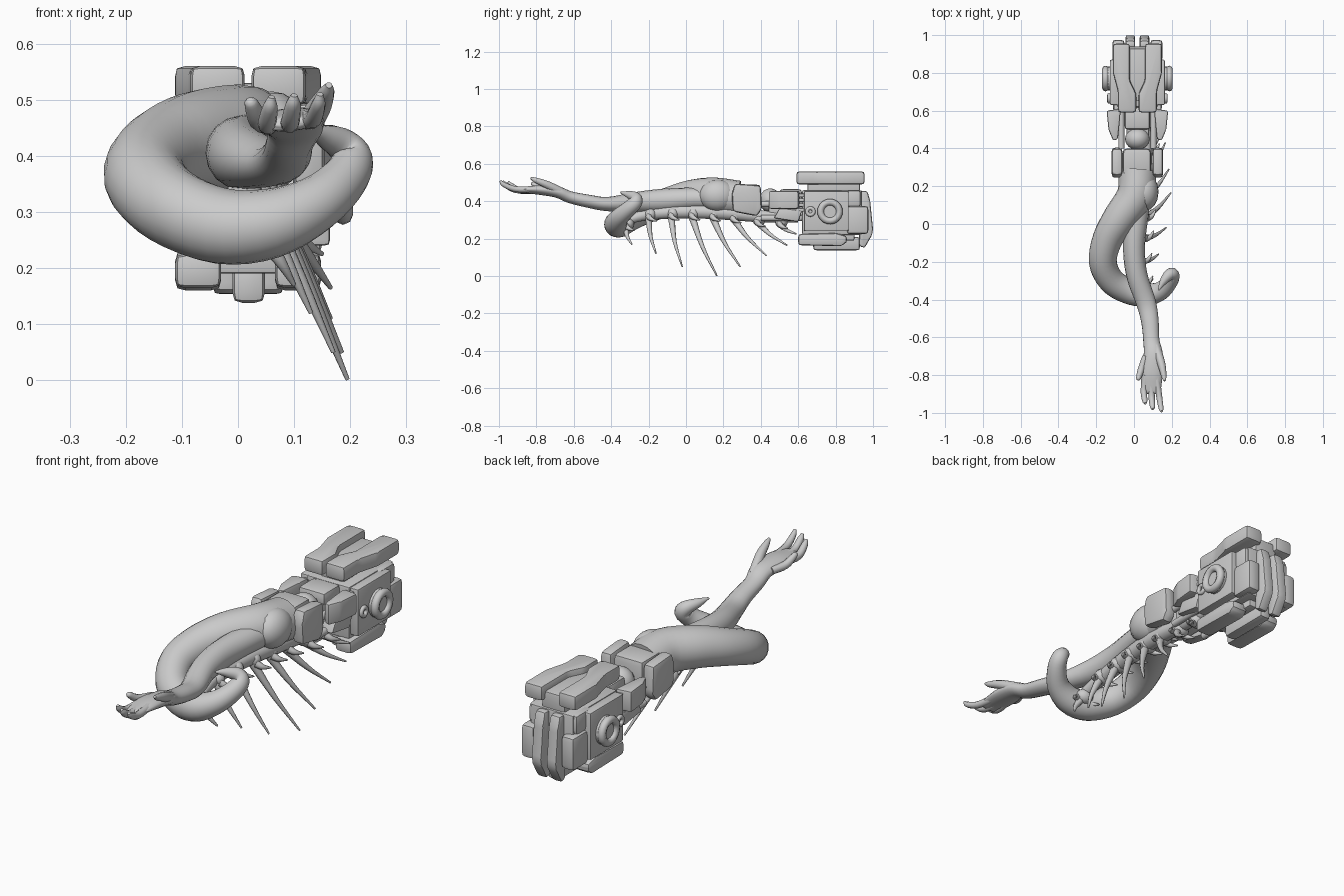
import bpy, bmesh, math
from mathutils import Vector, Matrix

if "Cube" in bpy.data.objects:
    bpy.data.objects.remove(bpy.data.objects["Cube"])

CX = 0.018  # symmetry plane of the machine half


def finish(name, bm, angle=35):
    bmesh.ops.recalc_face_normals(bm, faces=bm.faces)
    me = bpy.data.meshes.new(name)
    bm.to_mesh(me)
    bm.free()
    ob = bpy.data.objects.new(name, me)
    bpy.context.collection.objects.link(ob)
    bpy.ops.object.select_all(action='DESELECT')
    ob.select_set(True)
    bpy.context.view_layer.objects.active = ob
    bpy.ops.object.shade_smooth_by_angle(angle=math.radians(angle))
    return ob


def prism(name, pts, axis, lo, hi, bevel=0.012, flip=False):
    """Extrude a 2D outline along an axis, bevel it, optionally mirror it."""
    def place(p, d):
        x, y, z = {'x': (d, p[0], p[1]), 'y': (p[0], d, p[1]), 'z': (p[0], p[1], d)}[axis]
        return (2 * CX - x if flip else x, y, z)
    bm = bmesh.new()
    a = [bm.verts.new(place(p, lo)) for p in pts]
    b = [bm.verts.new(place(p, hi)) for p in pts]
    bm.faces.new(a)
    bm.faces.new(b[::-1])
    for i in range(len(pts)):
        j = (i + 1) % len(pts)
        bm.faces.new((a[i], b[i], b[j], a[j]))
    bmesh.ops.recalc_face_normals(bm, faces=bm.faces)
    bmesh.ops.bevel(bm, geom=bm.edges[:], offset=bevel, segments=2,
                    profile=0.6, affect='EDGES', clamp_overlap=True)
    return finish(name, bm)


def box(name, x, y, z, bevel=0.012, flip=False):
    pts = [(y[0], z[0]), (y[1], z[0]), (y[1], z[1]), (y[0], z[1])]
    return prism(name, pts, 'x', x[0], x[1], bevel, flip)


def pair(fn, name, *args, **kw):
    fn("left_" + name, *args, **kw)
    fn("right_" + name, *args, flip=True, **kw)


def tube(name, pts, sides=16, steps=4):
    """Smooth tube through (x, y, z, side radius[, height radius]) points."""
    P = [Vector((*p[:4], p[4] if len(p) > 4 else p[3])) for p in pts]
    P = [2 * P[0] - P[1]] + P + [2 * P[-1] - P[-2]]
    path = []
    for i in range(1, len(P) - 2):
        a, b, c, d = P[i - 1:i + 3]
        for s in range(steps):
            t = s / steps
            path.append(0.5 * (2 * b + (c - a) * t + (2 * a - 5 * b + 4 * c - d) * t * t
                               + (3 * b - a - 3 * c + d) * t ** 3))
    path.append(P[-2])
    bm = bmesh.new()
    rings, side = [], None
    for i, p in enumerate(path):
        t = (path[min(i + 1, len(path) - 1)] - path[max(i - 1, 0)])
        t = Vector(t[:3]).normalized()
        side = t.cross(Vector((0, 0, 1))) if side is None else side - t * side.dot(t)
        side.normalize()
        up = side.cross(t)
        c = Vector(p[:3])
        rings.append([bm.verts.new(c + side * max(p[3], .001) * math.cos(k * math.tau / sides)
                                   + up * max(p[4], .001) * math.sin(k * math.tau / sides))
                      for k in range(sides)])
    for r, q in zip(rings, rings[1:]):
        for k in range(sides):
            j = (k + 1) % sides
            bm.faces.new((r[k], r[j], q[j], q[k]))
    bm.faces.new(rings[0])
    bm.faces.new(rings[-1])
    return finish(name, bm, 60)


def disc(name, centre, r, depth, axis='X', flip=False):
    bm = bmesh.new()
    x, y, z = centre
    m = Matrix.Translation((2 * CX - x if flip else x, y, z)) @ \
        Matrix.Rotation(math.pi / 2, 4, 'Y' if axis == 'X' else 'X')
    bmesh.ops.create_cone(bm, cap_ends=True, segments=20, radius1=r, radius2=r,
                          depth=depth, matrix=m)
    return finish(name, bm)


def rim(name, centre, major, minor, flip=False):
    x, y, z = centre
    bpy.ops.mesh.primitive_torus_add(location=(2 * CX - x if flip else x, y, z),
                                     rotation=(0, math.pi / 2, 0), major_radius=major,
                                     minor_radius=minor, major_segments=24, minor_segments=8)
    bpy.context.object.name = name
    bpy.ops.object.shade_smooth()


def ball(name, centre, size):
    bm = bmesh.new()
    bmesh.ops.create_uvsphere(bm, u_segments=16, v_segments=10, radius=1,
                              matrix=Matrix.Translation(centre) @ Matrix.Diagonal((*size, 1)))
    return finish(name, bm, 60)


# Curling tentacle, its tip coiling back over itself
tube("tentacle", [(.02, .28, .415, .10, .095), (.005, .15, .43, .097), (-.075, .03, .425, .09),
                  (-.14, -.08, .40, .08), (-.165, -.2, .36, .074), (-.12, -.30, .31, .07),
                  (-.03, -.355, .275, .068), (.06, -.375, .28, .062), (.14, -.355, .315, .05),
                  (.19, -.305, .36, .042), (.203, -.27, .395, .037), (.185, -.27, .42, .03),
                  (.155, -.305, .435, .02), (.13, -.35, .447, .004)], 20)

# Shoulder and arm with flattened palm
ball("shoulder", (.06, .17, .43), (.07, .10, .085))
tube("arm", [(.04, .2, .41, .055), (.015, .05, .415, .062, .058), (0, -.12, .405, .058, .062),
             (.015, -.27, .395, .056, .054), (.065, -.42, .385, .052, .038),
             (.085, -.52, .40, .046, .035), (.092, -.62, .422, .043, .032),
             (.102, -.69, .45, .051, .031), (.095, -.78, .46, .058, .026),
             (.092, -.85, .46, .054, .018), (.095, -.89, .458, .046, .013),
             (.095, -.90, .458, .035, .005)])
fingers = {
    "little_finger": [(.06, -.70, .455, .016), (.038, -.77, .462, .018), (.024, -.815, .492, .013),
                      (.021, -.825, .50, .006)],
    "ring_finger": [(.062, -.80, .46, .018), (.052, -.88, .456, .017), (.057, -.935, .485, .014),
                    (.06, -.95, .505, .006)],
    "middle_finger": [(.09, -.81, .462, .018), (.093, -.91, .46, .017), (.098, -.965, .49, .014),
                      (.10, -.98, .508, .006)],
    "index_finger": [(.118, -.80, .465, .018), (.133, -.91, .465, .016), (.143, -.975, .49, .013),
                     (.146, -.993, .51, .006)],
    "thumb": [(.115, -.65, .44, .025), (.145, -.74, .487, .021), (.158, -.805, .513, .014),
              (.162, -.83, .526, .006)]}
for n, pts in fingers.items():
    tube(n, pts, 10)

# Spinal column below the tentacle, with vertebrae and long curved ribs
tube("spinal_column", [(.06, .60, .31, .026), (.06, .4, .32, .034), (.05, .2, .34, .04),
                       (.03, 0, .345, .038), (.015, -.2, .33, .032), (.03, -.34, .29, .02)], 10)
ribs = [((.035, -.32, .27), (.10, -.29, .17)), ((.03, -.20, .32), (.13, -.16, .12)),
        ((.04, -.08, .325), (.17, -.02, .05)), ((.05, .03, .325), (.195, .165, .002)),
        ((.055, .14, .32), (.185, .29, .05)), ((.06, .25, .31), (.165, .43, .11)),
        ((.07, .38, .29), (.165, .54, .165)), ((.07, .50, .28), (.15, .59, .225))]
for i, (a, b) in enumerate(ribs):
    a, b = Vector(a), Vector(b)
    mid = a.lerp(b, .5) + Vector((.006, -.01, -.005))
    tube(f"rib_{i}", [(*a, .02), (*mid, .011), (*b, .004)], 8)
    ball(f"vertebra_{i}", a + Vector((-.01, .01, .01)), (.042, .034, .034))
    for s in (-1, 1):
        c = a + Vector((s * .02, 0, 0))
        tube(f"vertebra_spur_{i}_{s}", [(*c, .018), (*(c + Vector((s * .025, .012, -.014))), .012),
                                        (*(c + Vector((s * .045, .045, -.025))), .003)], 6)

# Front collar: central block and two side cheeks
box("collar_block", (-.06, .09), (.25, .40), (.335, .49), .025)
pair(prism, "collar_cheek", [(.25, .345), (.38, .32), (.405, .36), (.40, .485), (.26, .495), (.245, .44)],
     'x', -.118, -.062, .02)

# Neck joint, wedges and pistons
ball("neck_ball", (CX, .45, .405), (.066, .058, .064))
box("neck_core", (-.04, .08), (.44, .66), (.31, .42), .015)
pair(prism, "neck_wedge", [(-.145, .60), (-.135, .50), (-.11, .44), (-.085, .45), (-.075, .55), (-.07, .61)],
     'z', .36, .455, .012)
pair(prism, "lower_neck_wedge", [(.47, .31), (.60, .29), (.62, .35), (.50, .365)], 'x', -.11, -.05, .01)
box("neck_top_plate", (-.05, .085), (.50, .62), (.40, .465), .02)
for s in (-1, 1):
    for z in (.31, .385):
        disc(f"neck_piston_{s}_{z}", (CX + s * .085, .53, z), .016, .26, 'Y')
    for k in range(4):
        box(f"neck_tooth_{s}_{k}", (CX + s * .11 - .015, CX + s * .11 + .015), (.585, .635),
            (.345 + k * .026, .363 + k * .026), .004)

# Machine core with side plates and hubs
box("machine_core", (-.09, .126), (.62, .94), (.22, .46), .012)
pair(box, "side_plate", (-.128, -.08), (.63, .87), (.24, .455), .01)
pair(disc, "hub", (-.135, .77, .345), .063, .035)
pair(rim, "hub_rim", (-.151, .77, .345), .05, .018)
pair(rim, "small_hub", (-.132, .665, .345), .018, .01)
pair(box, "rear_side_block", (-.115, -.05), (.86, .975), (.225, .375), .02)
pair(box, "rear_upper_block", (-.105, -.04), (.82, .935), (.37, .46), .02)

# Long top pads on a raised mount
box("top_mount", (-.04, .076), (.65, .93), (.44, .53), .01)
pair(prism, "top_pad", [(-.112, .955), (-.112, .80), (-.085, .70), (-.085, .59), (.012, .59),
                        (.012, .69), (-.022, .76), (-.022, .955)], 'z', .49, .56, .018)

# Lower pads
box("lower_mount", (-.05, .086), (.64, .90), (.19, .25), .01)
pair(prism, "lower_pad", [(.60, .165), (.83, .16), (.86, .18), (.86, .215), (.80, .23), (.60, .225)],
     'x', -.112, -.03, .018)
box("lower_centre_pad", (-.01, .048), (.68, .93), (.138, .21), .018)

# Upright rear pads
pair(prism, "rear_pad", [(.925, .16), (.955, .15), (.995, .22), (1.0, .25), (.985, .40),
                         (.97, .455), (.93, .455)], 'x', -.045, .006, .014)
